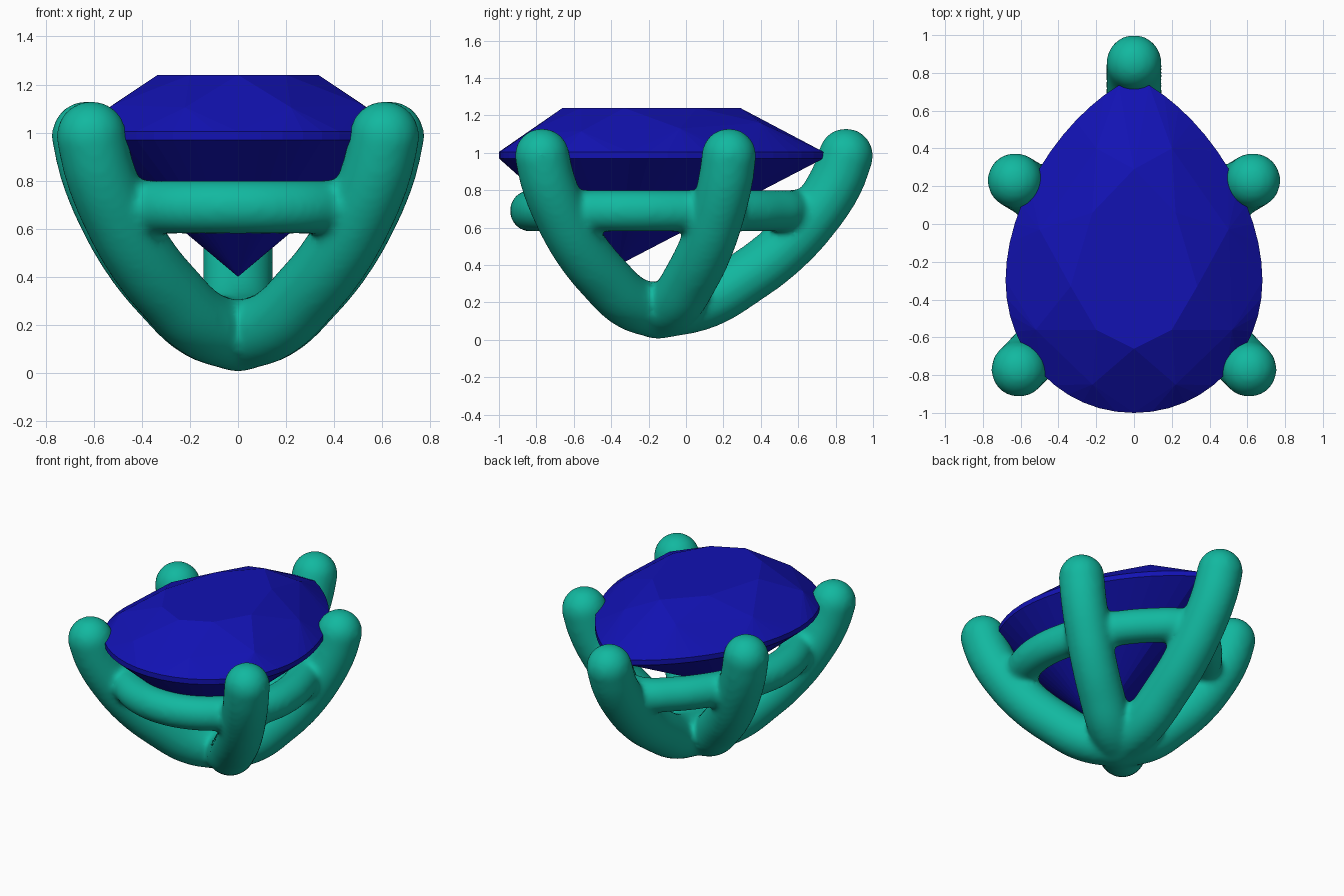
import bpy, bmesh
from mathutils import Vector
from mathutils.geometry import interpolate_bezier

if "Cube" in bpy.data.objects:
    bpy.data.objects.remove(bpy.data.objects["Cube"])


def material(name, rgb):
    m = bpy.data.materials.new(name)
    m.diffuse_color = (*rgb, 1)
    m.use_nodes = True
    m.node_tree.nodes["Principled BSDF"].inputs["Base Color"].default_value = m.diffuse_color
    return m


def mirrored(pts):
    return pts + [(-p[0], *p[1:]) for p in reversed(pts) if p[0] > 1e-4]


def pear_outline(n):
    # right half: round front, then the long flank up to the blunt tip
    a = interpolate_bezier(*[Vector((*p, 0)) for p in
                             ((0, -1), (.39, -1), (.68, -.68), (.68, -.3))], n)
    b = interpolate_bezier(*[Vector((*p, 0)) for p in
                             ((.68, -.3), (.68, .1), (.4, .54), (.08, .735))], n)
    return mirrored([(p.x, p.y) for p in a + b[1:]])


def build_gem():
    table = mirrored([(0, -.66, 1.24), (.2, -.56, 1.24), (.335, -.33, 1.24),
                      (.22, .06, 1.24), (0, .29, 1.24)])
    crown = mirrored([(.22, -.85, 1.105), (.52, -.56, 1.115),
                      (.5, -.03, 1.13), (.2, .4, 1.16)])
    ring = pear_outline(13)
    girdle = [(x, y, z) for x, y in ring for z in (.97, 1.005)]
    bm = bmesh.new()
    for p in table + crown + girdle + [(0, -.36, .4)]:
        bm.verts.new(p)
    hull = bmesh.ops.convex_hull(bm, input=bm.verts)
    loose = {e for e in hull["geom_interior"] + hull["geom_unused"]
             if isinstance(e, bmesh.types.BMVert)}
    bmesh.ops.delete(bm, geom=list(loose), context='VERTS')
    bmesh.ops.dissolve_limit(bm, angle_limit=.01, verts=bm.verts, edges=bm.edges)
    bmesh.ops.recalc_face_normals(bm, faces=bm.faces)
    me = bpy.data.meshes.new("gemstone")
    bm.to_mesh(me)
    bm.free()
    ob = bpy.data.objects.new("gemstone", me)
    bpy.context.collection.objects.link(ob)
    me.materials.append(material("blue_gem", (.006, .006, .45)))


R_PRONG, R_RAIL, TIP_Z = .147, .113, .985
BASE = Vector((0, -.15))
TIPS = [(0, .855), (.63, .23), (-.63, .23), (.61, -.77), (-.61, -.77)]
# shared prong profile: fraction of the way outwards, height
PROFILE = [(0, .15), (.25, .205), (.47, .335), (.66, .48),
           (.83, .665), (.95, .85), (1, TIP_Z)]


def add_spline(cu, pts, radius, cyclic=False):
    sp = cu.splines.new('BEZIER')
    sp.bezier_points.add(len(pts) - 1)
    sp.use_cyclic_u = cyclic
    sp.resolution_u = 6
    for bp, p in zip(sp.bezier_points, pts):
        bp.co = p
        bp.radius = radius
        bp.handle_left_type = bp.handle_right_type = 'AUTO'


def build_setting():
    cu = bpy.data.curves.new("setting_paths", 'CURVE')
    cu.dimensions = '3D'
    cu.bevel_depth = 1
    cu.bevel_resolution = 8
    cu.use_fill_caps = True
    # five curved prongs
    for tip in TIPS:
        d = Vector(tip) - BASE
        add_spline(cu, [(*(BASE + d * f), z) for f, z in PROFILE], R_PRONG)
    # pear-shaped rail under the stone
    rail = [(*(BASE + (Vector(p) - BASE) * .8), .69) for p in pear_outline(6)]
    add_spline(cu, rail, R_RAIL, True)
    ob = bpy.data.objects.new("prong_setting", cu)
    bpy.context.collection.objects.link(ob)
    parts = [ob]
    # rounded prong tips and base
    for x, y, z in [(*t, TIP_Z) for t in TIPS] + [(*BASE, .15)]:
        bpy.ops.mesh.primitive_uv_sphere_add(segments=32, ring_count=16,
                                             radius=R_PRONG, location=(x, y, z))
        parts.append(bpy.context.object)
    bpy.ops.object.select_all(action='DESELECT')
    ob.select_set(True)
    bpy.context.view_layer.objects.active = ob
    bpy.ops.object.convert(target='MESH')
    ob = bpy.context.object
    parts[0] = ob
    for p in parts:
        p.select_set(True)
    bpy.context.view_layer.objects.active = ob
    bpy.ops.object.join()
    # fuse into one casting with soft joints
    rm = ob.modifiers.new("fuse", 'REMESH')
    rm.mode = 'VOXEL'
    rm.voxel_size = .018
    rm.use_smooth_shade = True
    sm = ob.modifiers.new("soften", 'SMOOTH')
    sm.factor = .5
    sm.iterations = 14
    ob.data.materials.clear()
    ob.data.materials.append(material("green_metal", (.006, .48, .35)))


build_gem()
build_setting()
